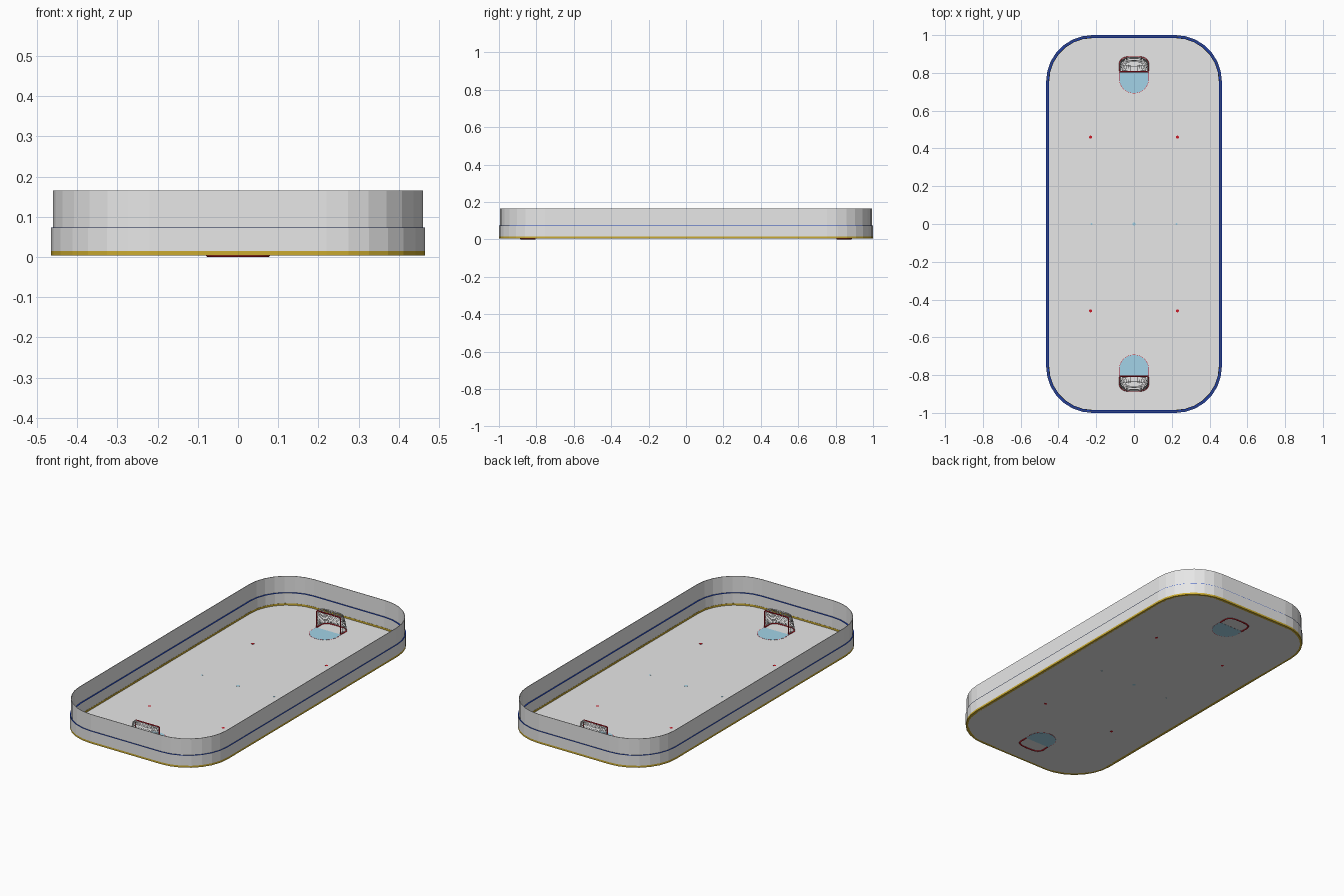
import bpy, bmesh, math
from mathutils import Vector

if "Cube" in bpy.data.objects:
    bpy.data.objects.remove(bpy.data.objects["Cube"])

ICE = 0.004          # height of the ice sheet
HX, HY, R = 0.465, 1.0, 0.245   # half sizes and corner radius of the boards


def material(name, rgb):
    m = bpy.data.materials.new(name)
    m.diffuse_color = (*rgb, 1)
    m.use_nodes = True
    m.node_tree.nodes["Principled BSDF"].inputs["Base Color"].default_value = m.diffuse_color
    return m


WHITE = material("white", (0.8, 0.8, 0.8))
BLUE = material("rail blue", (0.01, 0.05, 0.5))
YELLOW = material("kick plate yellow", (0.6, 0.41, 0.03))
RED = material("goal red", (0.6, 0.01, 0.02))
CREASE = material("crease light blue", (0.36, 0.65, 0.8))


def add(name, bm, mat):
    bmesh.ops.recalc_face_normals(bm, faces=bm.faces)
    me = bpy.data.meshes.new(name)
    bm.to_mesh(me)
    bm.free()
    me.materials.append(mat)
    ob = bpy.data.objects.new(name, me)
    bpy.context.collection.objects.link(ob)
    return ob


def outline(inset, seg=7):
    """Rounded rectangle of the rink, moved inwards by inset."""
    pts, r = [], R - inset
    for q, (sx, sy) in enumerate([(1, 1), (-1, 1), (-1, -1), (1, -1)]):
        for i in range(seg + 1):
            a = math.pi / 2 * (q + i / seg)
            pts.append((sx * (HX - R) + r * math.cos(a), sy * (HY - R) + r * math.sin(a)))
    return pts


def ring(name, outer, inner, z0, z1, mat):
    """Closed wall running round the rink."""
    bm = bmesh.new()
    loops = [[bm.verts.new((x, y, z)) for x, y in outline(d)]
             for d, z in ((outer, z0), (outer, z1), (inner, z1), (inner, z0))]
    n = len(loops[0])
    for k in range(4):
        a, b = loops[k], loops[(k + 1) % 4]
        for i in range(n):
            j = (i + 1) % n
            bm.faces.new((a[i], a[j], b[j], b[i]))
    return add(name, bm, mat)


def plate(name, pts, z0, z1, mat):
    """Thin flat slab from a 2D outline."""
    bm = bmesh.new()
    lo = [bm.verts.new((x, y, z0)) for x, y in pts]
    hi = [bm.verts.new((x, y, z1)) for x, y in pts]
    bm.faces.new(lo)
    bm.faces.new(hi)
    for i in range(len(pts)):
        j = (i + 1) % len(pts)
        bm.faces.new((lo[i], lo[j], hi[j], hi[i]))
    return add(name, bm, mat)


def tube(name, pts, radius, mat):
    """Round pipe along a path."""
    cu = bpy.data.curves.new(name, 'CURVE')
    cu.dimensions = '3D'
    cu.bevel_depth = radius
    cu.bevel_resolution = 2
    cu.use_fill_caps = True
    sp = cu.splines.new('POLY')
    sp.points.add(len(pts) - 1)
    for p, co in zip(sp.points, pts):
        p.co = (*co, 1)
    tmp = bpy.data.objects.new(name + "_path", cu)
    bpy.context.collection.objects.link(tmp)
    dg = bpy.context.evaluated_depsgraph_get()
    me = bpy.data.meshes.new_from_object(tmp.evaluated_get(dg))
    bpy.data.objects.remove(tmp)
    me.materials.clear()
    me.materials.append(mat)
    ob = bpy.data.objects.new(name, me)
    bpy.context.collection.objects.link(ob)
    return ob


# Ice sheet, boards and glass
plate("ice", outline(0.012), ICE, ICE + 0.0004, WHITE)
ring("kick_plate", 0, 0.016, ICE, 0.015, YELLOW)
ring("boards", 0, 0.015, 0.015, 0.072, WHITE)
ring("cap_rail", 0, 0.015, 0.072, 0.0735, BLUE)
ring("glass", 0.005, 0.008, 0.0735, 0.165, WHITE)


# Face-off dots
def dot(name, x, y, r, mat):
    pts = [(x + r * math.cos(a * math.pi / 8), y + r * math.sin(a * math.pi / 8)) for a in range(16)]
    plate(name, pts, ICE - 0.0006, ICE + 0.001, mat)


for sx in (-1, 1):
    for sy in (-1, 1):
        dot("faceoff_dot", sx * 0.23, sy * 0.46, 0.008, RED)
    dot("side_dot", sx * 0.225, 0, 0.005, CREASE)
dot("centre_dot", 0, 0, 0.009, CREASE)

# Goals with creases, one at each end
GY, GW, GH, GD = 0.806, 0.074, 0.1, 0.078   # goal line, half width, height, depth


def u_path(depth, z, s, n):
    """Rounded U behind the goal line, bulging slightly at the sides."""
    pts = []
    for i in range(n + 1):
        t = math.pi * i / n
        c, d = math.cos(t), math.sin(t)
        w = GW + 0.012 * max(d, 0) * depth / GD
        x = w * math.copysign(abs(c) ** 0.6, c)
        y = GY + depth * max(d, 0) ** 0.6
        pts.append(Vector((s * x, s * y, z)))
    return pts


def crease(s, grow):
    """D shape in front of the goal line."""
    pts = [(s * (0.078 + grow), s * GY), (s * -(0.078 + grow), s * GY)]
    for i in range(17):
        a = math.pi + math.pi * i / 16
        pts.append((s * (0.078 + grow) * math.cos(a), s * (0.77 + (0.077 + grow) * math.sin(a))))
    return pts


for s, end in ((1, "back"), (-1, "front")):
    plate(end + "_crease_line", crease(s, 0.0015), ICE - 0.0004, ICE + 0.0008, RED)
    plate(end + "_crease", crease(s, 0), ICE - 0.0008, ICE + 0.0012, CREASE)

    # Red posts, crossbar and base frame
    c = 0.004
    tube(end + "_goal_posts", [(s * x, s * GY, z) for x, z in
         ((-GW, ICE), (-GW, GH - c), (-GW + c, GH), (GW - c, GH), (GW, GH - c), (GW, ICE))], 0.0036, RED)
    tube(end + "_goal_base", u_path(GD, ICE, s, 20), 0.004, RED)

    # Net: back and sides taper upwards, then the roof closes to the crossbar
    rows = []
    for k in range(12):
        f = k / 11
        rows.append((GD - 0.034 * f ** 1.6, ICE + (GH - ICE) * f))
    rows += [(0.044 * (1 - f), GH) for f in (0.2, 0.4, 0.6, 0.8, 0.95)]
    bm = bmesh.new()
    grid = [[bm.verts.new(p) for p in u_path(d, z, s, 30)] for d, z in rows]
    for a, b in zip(grid, grid[1:]):
        for i in range(30):
            bm.faces.new((a[i], a[i + 1], b[i + 1], b[i]))
    net = add(end + "_goal_net", bm, WHITE)
    wire = net.modifiers.new("strands", 'WIREFRAME')
    wire.thickness = 0.0018
    wire.use_even_offset = False
